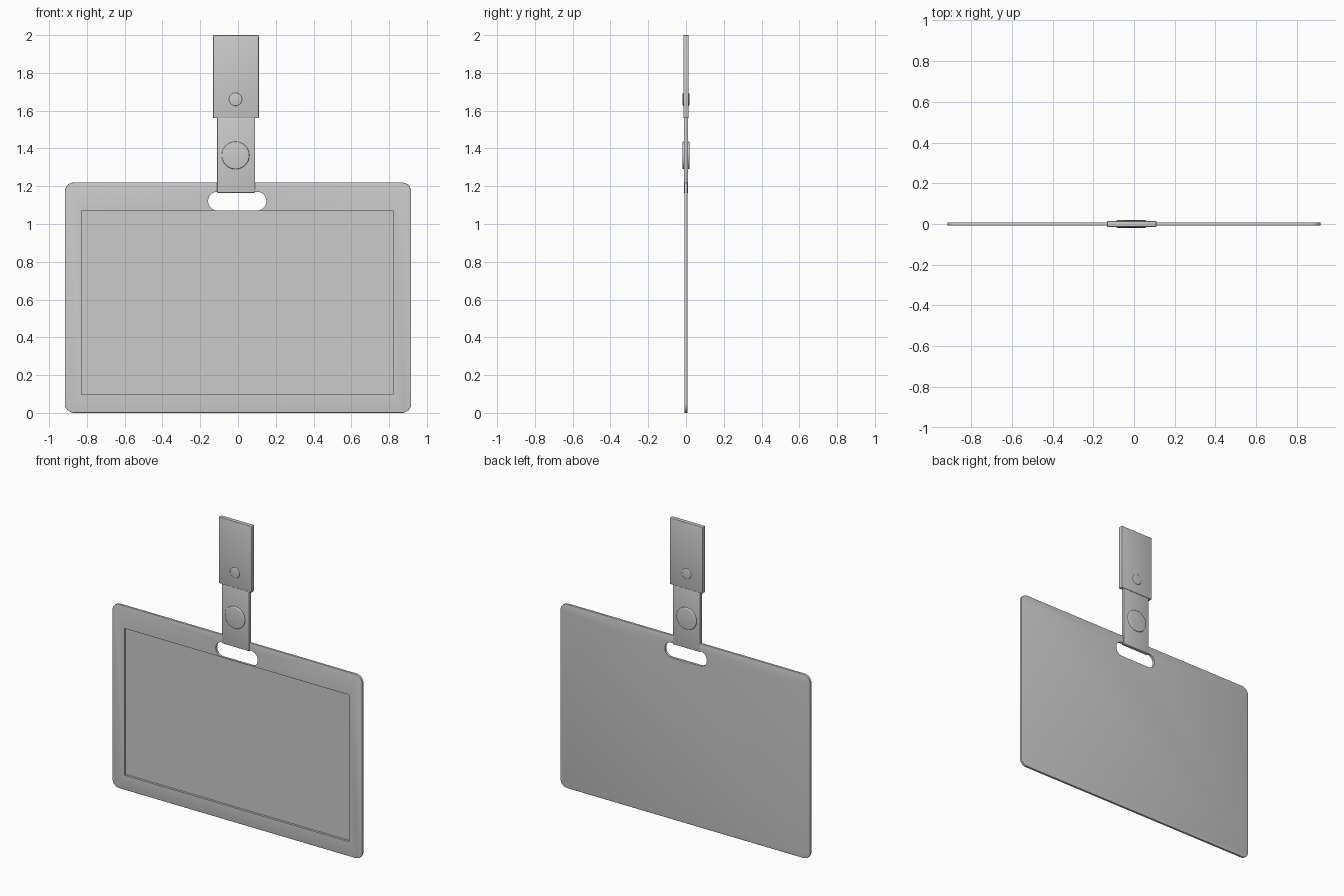
import bpy, bmesh
from math import cos, sin, pi

if "Cube" in bpy.data.objects:
    bpy.data.objects.remove(bpy.data.objects["Cube"])


def prism(name, x0, x1, z0, z1, y0, y1, r=0.0, seg=10):
    """Rounded rectangle in the XZ plane, extruded from y0 to y1."""
    pts = []
    for cx, cz, a in ((x1 - r, z1 - r, 0), (x0 + r, z1 - r, 1),
                      (x0 + r, z0 + r, 2), (x1 - r, z0 + r, 3)):
        n = seg if r else 0
        for i in range(n + 1):
            t = (a + (i / n if n else 0)) * pi / 2
            pts.append((cx + r * cos(t), y0, cz + r * sin(t)))
    bm = bmesh.new()
    face = bm.faces.new([bm.verts.new(p) for p in pts])
    ext = bmesh.ops.extrude_face_region(bm, geom=[face])
    for v in ext["geom"]:
        if isinstance(v, bmesh.types.BMVert):
            v.co.y = y1
    bmesh.ops.remove_doubles(bm, verts=bm.verts, dist=1e-5)
    bmesh.ops.recalc_face_normals(bm, faces=bm.faces)
    me = bpy.data.meshes.new(name)
    bm.to_mesh(me)
    bm.free()
    ob = bpy.data.objects.new(name, me)
    bpy.context.collection.objects.link(ob)
    return ob


def activate(ob):
    bpy.ops.object.select_all(action='DESELECT')
    ob.select_set(True)
    bpy.context.view_layer.objects.active = ob


def soften(ob, width, segments=3):
    mod = ob.modifiers.new("bevel", 'BEVEL')
    mod.width, mod.segments = width, segments
    mod.limit_method, mod.angle_limit = 'ANGLE', 0.8
    activate(ob)
    bpy.ops.object.modifier_apply(modifier=mod.name)


def cut(ob, cutter):
    mod = ob.modifiers.new("cut", 'BOOLEAN')
    mod.operation, mod.solver, mod.object = 'DIFFERENCE', 'EXACT', cutter
    activate(ob)
    bpy.ops.object.modifier_apply(modifier=mod.name)
    bpy.data.objects.remove(cutter)


def smooth(ob):
    activate(ob)
    bpy.ops.object.shade_smooth_by_angle(angle=0.6)


# Card holder: thin plate with a strap slot and a deep front recess
card = prism("card_holder", -0.917, 0.917, 0, 1.22, -0.008, 0.008, 0.05)
soften(card, 0.003)
cut(card, prism("slot_cutter", -0.158, 0.15, 1.0725, 1.17, -0.1, 0.1, 0.048, 12))
cut(card, prism("window_cutter", -0.829, 0.821, 0.097, 1.0705, -0.1, 0.0068))
smooth(card)

# Strap folded over the top bar of the holder
strap = prism("strap", -0.11, 0.09, 1.165, 1.58, -0.011, 0.011)
soften(strap, 0.003)
smooth(strap)

# Clip plate at the top
clip = prism("clip_plate", -0.132, 0.11, 1.56, 2.0, -0.014, 0.014)
soften(clip, 0.004)
smooth(clip)

# Snap button and rivet, showing on both sides
for name, z, r, half in (("snap_button", 1.363, 0.073, 0.019),
                         ("rivet", 1.66, 0.035, 0.0175)):
    bpy.ops.mesh.primitive_cylinder_add(vertices=48, radius=r, depth=2 * half,
                                        location=(-0.013, 0, z), rotation=(pi / 2, 0, 0))
    button = bpy.context.object
    button.name = name
    soften(button, 0.006, 4)
    smooth(button)
